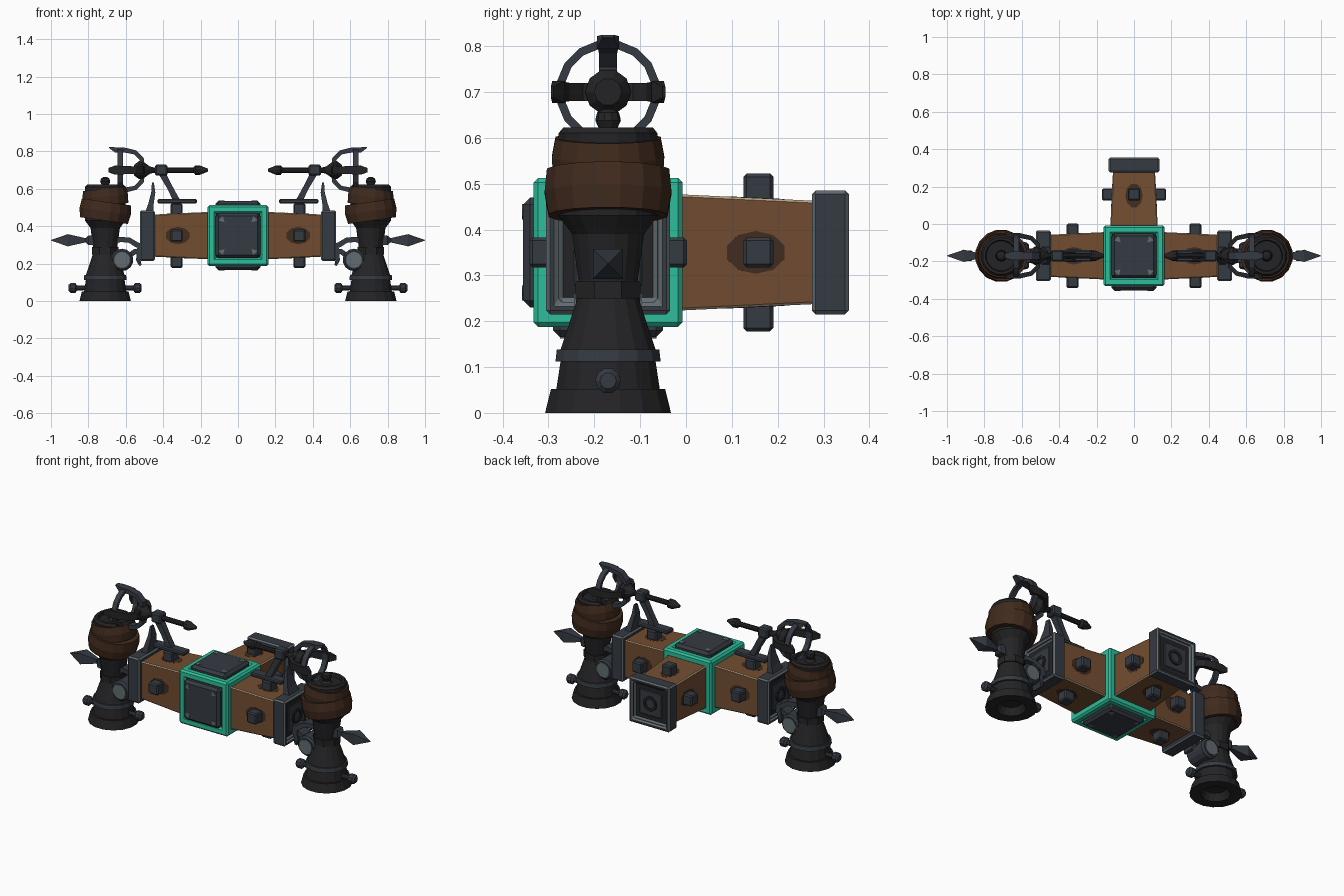
import bpy, bmesh, math
from mathutils import Matrix, Vector

if "Cube" in bpy.data.objects:
    bpy.data.objects.remove(bpy.data.objects["Cube"])


def material(name, rgb):
    m = bpy.data.materials.new(name)
    lin = [((c / 255 + 0.055) / 1.055) ** 2.4 for c in rgb]
    m.diffuse_color = (*lin, 1)
    m.use_nodes = True
    m.node_tree.nodes["Principled BSDF"].inputs["Base Color"].default_value = m.diffuse_color
    return m


STEEL = material("blue steel", (53, 58, 66))
IRON = material("black iron", (36, 36, 38))
WORN = material("worn steel", (98, 108, 112))
WOOD = material("brown wood", (114, 77, 49))
DARK = material("dark wood", (64, 42, 29))
STAIN = material("stained wood", (64, 45, 31))
GREEN = material("green enamel", (45, 190, 155))
PALE = material("pale bare wood", (185, 165, 135))

T, R = Matrix.Translation, Matrix.Rotation
I = Matrix.Identity(4)
CEN = Vector((0, -0.17, 0.35))
AX_X = R(math.pi / 2, 4, 'Y')      # turns z into +x
AX_Y = R(-math.pi / 2, 4, 'X')     # turns z into +y


def finish(name, bm, mat, m=I, bevel=0, edge=None, mirror=False, extra=None):
    bmesh.ops.transform(bm, matrix=m, verts=bm.verts)
    bmesh.ops.recalc_face_normals(bm, faces=bm.faces)
    me = bpy.data.meshes.new(name)
    bm.to_mesh(me)
    bm.free()
    ob = bpy.data.objects.new(name, me)
    bpy.context.collection.objects.link(ob)
    for mt in (mat, edge, extra):
        if mt:
            me.materials.append(mt)
    if bevel:
        b = ob.modifiers.new("bevel", 'BEVEL')
        b.width, b.segments, b.limit_method = bevel, 1, 'ANGLE'
        b.angle_limit = math.radians(40)
        if edge:
            b.material = 1
    if mirror:
        ob.modifiers.new("mirror", 'MIRROR')
    return ob


def box(name, c, size, mat, m=I, taper=1, **kw):
    """Box; taper scales the +x end."""
    bm = bmesh.new()
    bmesh.ops.create_cube(bm, size=1)
    for v in bm.verts:
        k = taper if v.co.x > 0 else 1
        v.co = Vector((v.co.x * size[0], v.co.y * size[1] * k, v.co.z * size[2] * k)) + Vector(c)
    return finish(name, bm, mat, m, **kw)


def lathe(name, prof, mat, m=I, n=16, closed=False, **kw):
    """Profile of (radius, height) turned around z."""
    bm = bmesh.new()
    off = math.pi / n
    rings = [[bm.verts.new((r * math.cos(off + math.tau * i / n), r * math.sin(off + math.tau * i / n), h))
              for i in range(n)] for r, h in prof]
    pairs = list(zip(rings, rings[1:])) + ([(rings[-1], rings[0])] if closed else [])
    for a, b in pairs:
        for i in range(n):
            j = (i + 1) % n
            bm.faces.new((a[i], a[j], b[j], b[i]))
    if not closed:
        bm.faces.new(rings[0])
        bm.faces.new(rings[-1])
    return finish(name, bm, mat, m, **kw)


def ribbon(name, path, mat, m=I, **kw):
    """Bar along (x, z, half thickness, half width) points."""
    bm = bmesh.new()
    rings = []
    for i, (x, z, t, w) in enumerate(path):
        a, b = path[max(i - 1, 0)], path[min(i + 1, len(path) - 1)]
        d = Vector((b[0] - a[0], b[1] - a[1])).normalized()
        nx, nz = -d.y * t, d.x * t
        rings.append([bm.verts.new((x + s * nx, y, z + s * nz))
                      for s, y in ((1, -w), (1, w), (-1, w), (-1, -w))])
    for a, b in zip(rings, rings[1:]):
        for i in range(4):
            j = (i + 1) % 4
            bm.faces.new((a[i], a[j], b[j], b[i]))
    bm.faces.new(rings[0])
    bm.faces.new(rings[-1])
    return finish(name, bm, mat, m, **kw)


# ---- central block: dark core, green edge frame, cover plates
box("core_block", CEN, (0.29, 0.29, 0.29), IRON)
for axis in range(3):
    for a in (-1, 1):
        for b in (-1, 1):
            c, s = [0, 0, 0], [0.045] * 3
            s[axis] = 0.325
            c[(axis + 1) % 3], c[(axis + 2) % 3] = a * 0.14, b * 0.14
            box("frame_edge", CEN + Vector(c), s, GREEN, bevel=0.01)
for name, rot in (("front_plate", R(math.pi / 2, 4, 'X')), ("top_plate", I),
                  ("bottom_plate", R(math.pi, 4, 'X'))):
    m = T(CEN) @ rot
    box(name, (0, 0, 0.16), (0.24, 0.24, 0.05), STEEL, m, bevel=0.015)
    for k in range(4):   # bare corners of the plate
        corner = m @ R(k * math.pi / 2, 4, 'Z') @ T((0.086, 0.086, 0.1845)) @ R(math.radians(-15), 4, 'Z')
        lathe("plate_corner", [(0.02, 0), (0.02, 0.003)], WORN, corner @ R(math.radians(-60), 4, 'Z'), n=3)

# ---- three wooden arms with end caps and bolts
for name, ang in (("right", 0), ("rear", 90), ("left", 180)):
    m = T(CEN) @ R(math.radians(ang), 4, 'Z')
    box(name + "_arm", (0.30, 0, 0), (0.32, 0.255, 0.255), WOOD, m, taper=0.88, bevel=0.005, edge=PALE)
    for k in range(4):
        q = m @ R(k * math.pi / 2, 4, 'X')
        box(name + "_bolt", (0.328, 0, 0.13), (0.065, 0.065, 0.084), STEEL, q, bevel=0.007)
        lathe(name + "_bolt_stain", [(0.055, 0), (0.055, 0.003)], STAIN,
              q @ T((0.322, 0, 0.1165)) @ R(math.radians(2.7), 4, 'Y') @ Matrix.Diagonal((1.2, 0.85, 1, 1)), n=10)
    # cap with a recessed end panel
    bm = bmesh.new()
    bmesh.ops.create_cube(bm, size=1)
    bmesh.ops.transform(bm, verts=bm.verts, matrix=T((0.485, 0, 0)) @ Matrix.Diagonal((0.08, 0.27, 0.27, 1)))
    end = [f for f in bm.faces if f.calc_center_median().x > 0.52]
    bmesh.ops.inset_region(bm, faces=end, thickness=0.035)
    bmesh.ops.inset_region(bm, faces=end, thickness=0.006, depth=-0.02)
    for f in end:
        f.material_index = 2
    finish(name + "_arm_cap", bm, STEEL, m, bevel=0.008, edge=WORN, extra=IRON)
    box(name + "_cap_panel", (0.503, 0, 0), (0.012, 0.15, 0.15), STEEL, m, bevel=0.005)
    lathe(name + "_cap_socket", [(0.03, 0), (0.045, 0), (0.045, 0.012), (0.03, 0.012)], IRON,
          m @ T((0.505, 0, 0)) @ AX_X, n=10, closed=True)

# ---- pillars (right one built, left one mirrored)
P = T((0.71, -0.17, 0))
lathe("pillar", [(0.06, 0.04), (0.08, 0.0), (0.14, 0), (0.127, 0.052), (0.115, 0.052), (0.106, 0.11),
                 (0.106, 0.137), (0.068, 0.25), (0.066, 0.29), (0.08, 0.39), (0.11, 0.43), (0.11, 0.61),
                 (0.10, 0.622), (0.085, 0.622), (0.08, 0.605)], IRON, P, mirror=True)
lathe("pillar_ring", [(0.1, 0.112), (0.117, 0.112), (0.114, 0.138), (0.1, 0.138)], STEEL, P, closed=True, mirror=True)
lathe("pillar_collar", [(0.06, 0.25), (0.077, 0.25), (0.077, 0.288), (0.06, 0.288)], IRON, P,
      n=8, closed=True, mirror=True)
lathe("lower_band", [(0.1, -0.05), (0.132, -0.05), (0.141, 0.0), (0.136, 0.05), (0.1, 0.05)], DARK,
      P @ T((0, 0, 0.48)) @ R(math.radians(-8), 4, 'Y'), closed=True, mirror=True)
lathe("upper_band", [(0.095, -0.045), (0.122, -0.045), (0.125, 0.0), (0.117, 0.042), (0.095, 0.042)], DARK,
      P @ T((0, 0, 0.558)) @ R(math.radians(6), 4, 'Y'), closed=True, mirror=True)
lathe("pillar_knob", [(0.035, 0.6), (0.02, 0.62), (0.028, 0.638), (0.024, 0.655), (0.01, 0.663)], IRON, P,
      n=10, mirror=True)
for d in (0, math.pi):   # base studs
    lathe("base_stud", [(0.012, 0.09), (0.014, 0.15), (0.028, 0.16), (0.028, 0.185), (0.018, 0.195)], STEEL,
          P @ T((0, 0, 0.07)) @ R(d, 4, 'Z') @ AX_X, n=10, mirror=True)
lathe("side_spike", [(0.04, 0.05), (0.035, 0.09), (0.016, 0.105), (0.046, 0.20), (0.002, 0.29)], STEEL,
      P @ T((0, 0, 0.325)) @ AX_X, n=4, mirror=True)

# ---- joint between cap and pillar
J = T((0.62, -0.17, 0.22)) @ AX_Y
lathe("joint_drum", [(0.05, -0.07), (0.06, -0.06), (0.06, 0.06), (0.05, 0.07)], STEEL, J, n=14, mirror=True)
lathe("joint_disc", [(0.042, -0.074), (0.042, 0.074)], WORN, J, n=14, mirror=True)
Y = T((0, -0.17, 0))
ribbon("upper_link", [(0.50, 0.29, 0.014, 0.04), (0.54, 0.30, 0.014, 0.04), (0.58, 0.325, 0.014, 0.035),
                      (0.63, 0.33, 0.014, 0.03), (0.68, 0.31, 0.014, 0.03)], STEEL, Y, mirror=True)
ribbon("lower_link", [(0.50, 0.27, 0.014, 0.04), (0.55, 0.265, 0.014, 0.035), (0.60, 0.23, 0.014, 0.03)],
       STEEL, Y, mirror=True)
ribbon("cap_hook", [(0.525, 0.30, 0.012, 0.04), (0.533, 0.22, 0.012, 0.04), (0.522, 0.19, 0.007, 0.03)],
       STEEL, Y, mirror=True)
ribbon("cap_fin", [(0.475, 0.47, 0.022, 0.05), (0.465, 0.52, 0.014, 0.04), (0.453, 0.58, 0.011, 0.025),
                   (0.455, 0.635, 0.005, 0.012)], STEEL, Y, mirror=True)

# ---- grapple on top: foot, strut, shaft, ring and four prongs
box("grapple_foot", (0.325, -0.17, 0.533), (0.21, 0.06, 0.024), STEEL, bevel=0.006, mirror=True)
ribbon("grapple_strut", [(0.325, 0.53, 0.018, 0.02), (0.36, 0.60, 0.015, 0.018), (0.41, 0.69, 0.018, 0.02)],
       STEEL, Y, mirror=True)
box("grapple_collar", (0.41, -0.17, 0.70), (0.065, 0.06, 0.06), STEEL, bevel=0.008, mirror=True)
G = T((0, -0.17, 0.70))
lathe("grapple_shaft", [(0.008, 0.16), (0.027, 0.205), (0.027, 0.228), (0.015, 0.238), (0.015, 0.45),
                        (0.02, 0.47), (0.035, 0.49), (0.05, 0.51), (0.05, 0.53), (0.03, 0.555)], IRON,
      G @ AX_X, n=10, mirror=True)
lathe("grapple_ring", [(0.096, 0.615), (0.114, 0.615), (0.114, 0.645), (0.096, 0.645)], STEEL,
      G @ AX_X, n=16, closed=True, mirror=True)
for k in range(4):
    ribbon("grapple_prong", [(0.51, 0.02, 0.012, 0.02), (0.515, 0.06, 0.012, 0.02), (0.55, 0.095, 0.012, 0.02),
                             (0.61, 0.108, 0.013, 0.022), (0.655, 0.108, 0.014, 0.024), (0.69, 0.122, 0.003, 0.012)],
           IRON if k % 2 else STEEL, G @ R(k * math.pi / 2, 4, 'X'), mirror=True)
